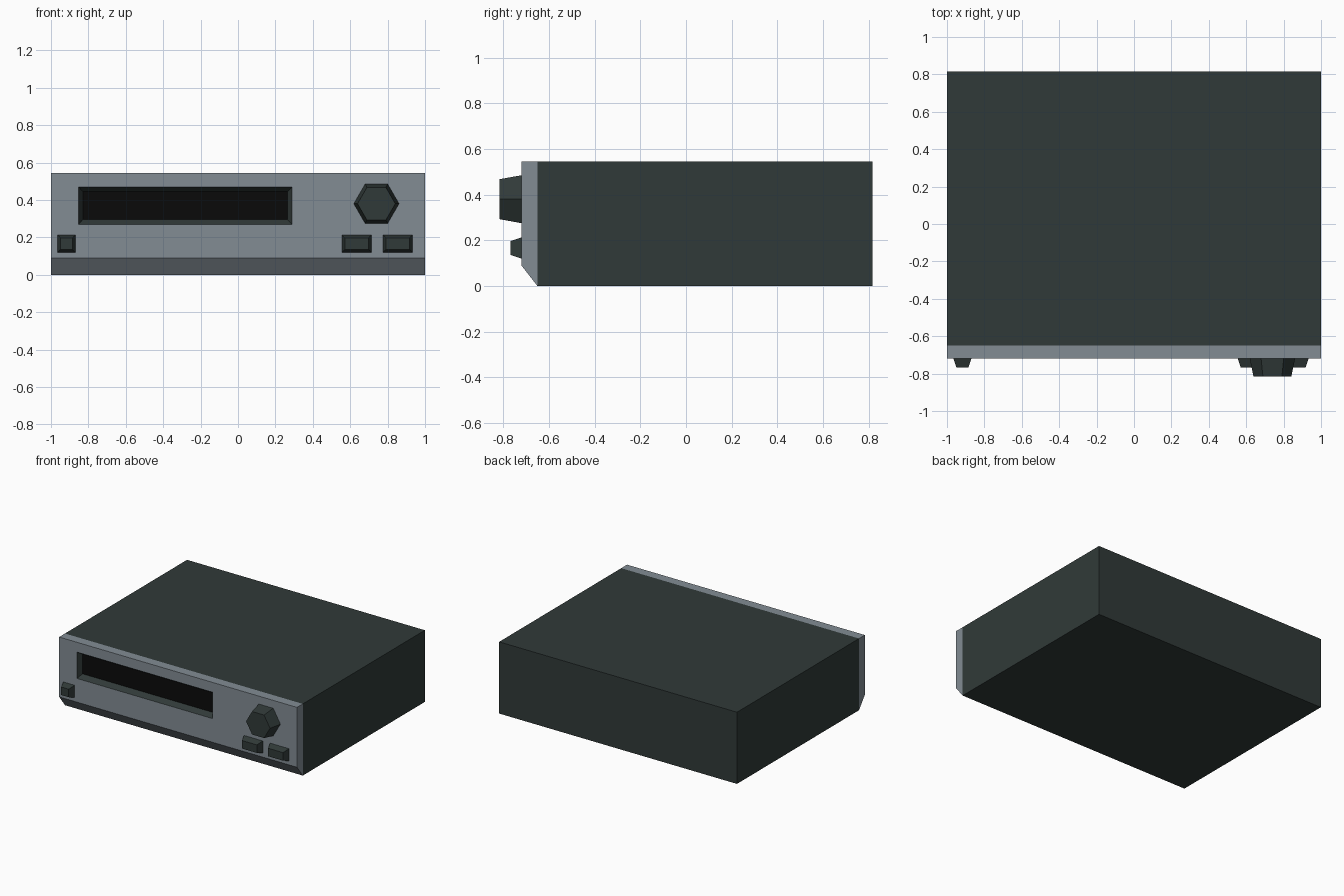
import bpy, bmesh, math

if "Cube" in bpy.data.objects:
    bpy.data.objects.remove(bpy.data.objects["Cube"])


def material(name, rgb):
    m = bpy.data.materials.new(name)
    m.diffuse_color = (*rgb, 1)
    m.use_nodes = True
    m.node_tree.nodes["Principled BSDF"].inputs["Base Color"].default_value = m.diffuse_color
    return m


CASE = material("dark_green_grey", (0.030, 0.042, 0.040))
PANEL = material("steel_grey", (0.223, 0.262, 0.296))
BLACK = material("display_black", (0.003, 0.003, 0.003))


def rect(x0, x1, z0, z1, y, y_bottom=None):
    """Rectangular ring facing the front; the bottom edge may have its own y."""
    yb = y if y_bottom is None else y_bottom
    return [(x0, yb, z0), (x1, yb, z0), (x1, y, z1), (x0, y, z1)]


def hexagon(x, z, r, y):
    return [(x + r * math.cos(i * math.pi / 3), y, z + r * math.sin(i * math.pi / 3))
            for i in range(6)]


def loft(name, rings, mats, bands=None, back=True):
    """Join rings from back to front; bands give a material index per band, then the cap."""
    bm = bmesh.new()
    loops = [[bm.verts.new(p) for p in ring] for ring in rings]
    n = len(loops[0])
    bands = bands or [0] * len(rings)
    for k in range(len(loops) - 1):
        a, b = loops[k], loops[k + 1]
        for i in range(n):
            j = (i + 1) % n
            bm.faces.new((a[i], a[j], b[j], b[i])).material_index = bands[k]
    bm.faces.new(loops[-1]).material_index = bands[-1]
    if back:
        bm.faces.new(loops[0][::-1]).material_index = bands[0]
    mesh = bpy.data.meshes.new(name)
    bm.to_mesh(mesh)
    bm.free()
    for m in mats:
        mesh.materials.append(m)
    obj = bpy.data.objects.new(name, mesh)
    bpy.context.collection.objects.link(obj)
    return obj


H = 0.545                    # overall height
BACK, SEAM, FRONT = 0.816, -0.65, -0.72

# main case
loft("case", [rect(-1, 1, 0, H, BACK), rect(-1, 1, 0, H, SEAM)], [CASE])

# front panel: chamfered bottom edge, sloped bezel and recessed display
loft("front_panel",
     [rect(-1, 1, 0, H, SEAM),
      rect(-1, 1, 0.09, H, FRONT),
      rect(-0.852, 0.29, 0.27, 0.47, FRONT),
      rect(-0.83, 0.265, 0.295, 0.445, FRONT + 0.04)],
     [PANEL, CASE, BLACK], bands=[0, 0, 1, 2], back=False)

# hexagonal tapered knob
loft("knob", [hexagon(0.74, 0.38, 0.121, FRONT), hexagon(0.74, 0.38, 0.101, -0.816)], [CASE])

# tapered push buttons
for name, x0, x1 in (("power_button", -0.965, -0.87),
                     ("left_button", 0.555, 0.713),
                     ("right_button", 0.775, 0.933)):
    t = 0.016
    loft(name, [rect(x0, x1, 0.12, 0.213, FRONT),
                rect(x0 + t, x1 - t, 0.12 + t, 0.213 - t, -0.768)], [CASE])
